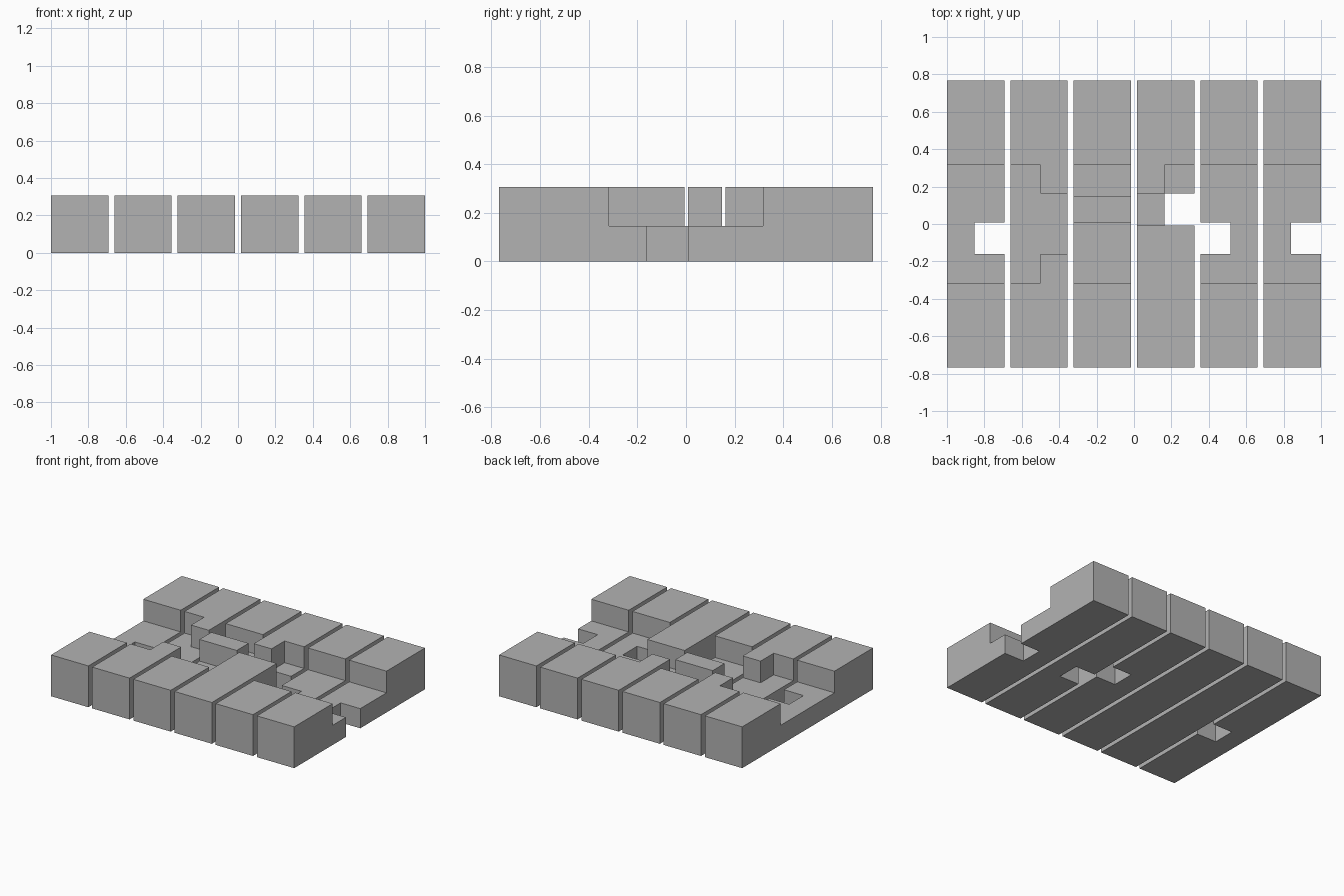
import bpy, bmesh, math
from mathutils import Vector

if "Cube" in bpy.data.objects:
    bpy.data.objects.remove(bpy.data.objects["Cube"])

SIZE = 0.307              # square section of each bar
HALF_LEN = 0.768
PITCH = (2 - SIZE) / 5
LOW, HIGH = 0.146, 0.161  # middle of the section, less or plus the clearance
END = 0.316               # ends of the main notch
OUT = 0.1                 # how far cutters overshoot the bar

wood = bpy.data.materials.new("plain_grey")
wood.use_nodes = True
grey = (0.45, 0.45, 0.45, 1)
wood.diffuse_color = grey
wood.node_tree.nodes["Principled BSDF"].inputs["Base Color"].default_value = grey


def box(name, lo, hi):
    """Box object between two corners."""
    lo, hi = Vector(lo), Vector(hi)
    bm = bmesh.new()
    bmesh.ops.create_cube(bm, size=1)
    for v in bm.verts:
        v.co = (lo + hi) / 2 + v.co * (hi - lo)
    mesh = bpy.data.meshes.new(name)
    bm.to_mesh(mesh)
    bm.free()
    ob = bpy.data.objects.new(name, mesh)
    bpy.context.collection.objects.link(ob)
    return ob


def notch(y0, y1, x0=-OUT, x1=SIZE + OUT):
    """Cut from the top down to mid height."""
    return (x0, y0, LOW), (x1, y1, SIZE + OUT)


def slot(y0, y1, x0, x1):
    """Cut right through from top to bottom."""
    return (x0, y0, -OUT), (x1, y1, SIZE + OUT)


def bar(index, name, cuts):
    """One puzzle bar with its cuts removed."""
    ob = box(name, (0, -HALF_LEN, 0), (SIZE, HALF_LEN, SIZE))
    cutters = []
    for lo, hi in cuts:
        cutter = box(name + "_cutter", lo, hi)
        cutter.hide_render = True
        mod = ob.modifiers.new("cut", "BOOLEAN")
        mod.operation, mod.solver, mod.object = "DIFFERENCE", "EXACT", cutter
        cutters.append(cutter)
    bpy.context.view_layer.update()
    graph = bpy.context.evaluated_depsgraph_get()
    mesh = bpy.data.meshes.new_from_object(ob.evaluated_get(graph))
    ob.modifiers.clear()
    ob.data = mesh
    for cutter in cutters:
        bpy.data.objects.remove(cutter)
    # merge flat neighbours left by the cuts
    bm = bmesh.new()
    bm.from_mesh(mesh)
    bmesh.ops.remove_doubles(bm, verts=bm.verts, dist=1e-5)
    bmesh.ops.dissolve_limit(bm, angle_limit=math.radians(1),
                             verts=bm.verts, edges=bm.edges)
    bm.to_mesh(mesh)
    bm.free()
    mesh.materials.clear()
    mesh.materials.append(wood)
    ob.location.x = -1 + index * PITCH


main = notch(-END, END)
right_slot = slot(-HIGH, 0.008, LOW, SIZE + OUT)
left_slot = slot(-HIGH, 0.008, -OUT, HIGH)

bars = {
    "outer_bar_a": [main, right_slot],
    "stepped_bar": [notch(-HIGH, 0.163), notch(-END, END, x1=HIGH)],
    "ridged_bar": [notch(-END, 0.008), notch(0.148, END)],
    "key_bar": [notch(-0.007, 0.163), notch(0.05, END, x0=LOW),
                slot(-0.007, 0.163, LOW, SIZE + OUT)],
    "inner_bar": [main, left_slot],
    "outer_bar_b": [main, right_slot],
}
for i, (name, cuts) in enumerate(bars.items()):
    bar(i, name, cuts)
